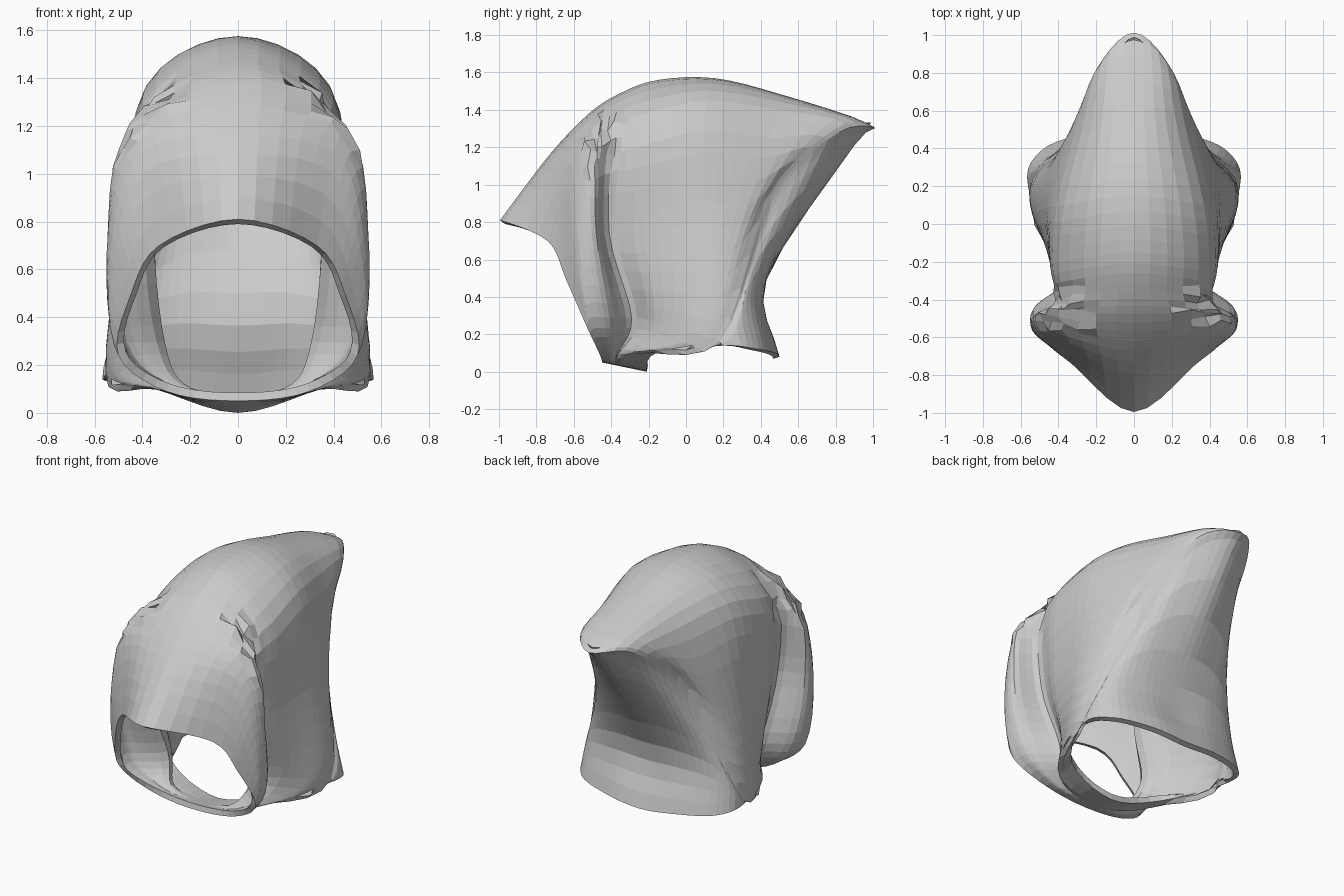
import bpy, bmesh, random
from mathutils import Vector, Matrix

if "Cube" in bpy.data.objects:
    bpy.data.objects.remove(bpy.data.objects["Cube"])

random.seed(4)

# Half cross-sections fanned around the chin, from face opening to neck hem.
# Each: cheek, temple, upper side (x, y, z) and the point on the centre line (y, z)
face_flap = [
    ((.50, -.53, .25), (.45, -.64, .50), (.33, -.74, .71), (-.995, .82)),
    ((.52, -.51, .30), (.525, -.58, .75), (.40, -.61, 1.10), (-.73, 1.17)),
    ((.49, -.41, .30), (.535, -.48, .75), (.46, -.49, 1.20), (-.52, 1.39)),
]
crown = [
    ((.34, -.29, .30), (.385, -.41, .75), (.385, -.39, 1.26), (-.35, 1.50)),
    ((.43, -.17, .28), (.44, -.22, .75), (.40, -.20, 1.32), (-.15, 1.57)),
    ((.52, .00, .23), (.48, .08, .80), (.37, .10, 1.39), (.15, 1.58)),
    ((.55, .10, .20), (.455, .29, .78), (.28, .48, 1.35), (.50, 1.495)),
]
back_point = [
    ((.555, .17, .18), (.34, .44, .95), (.21, .80, 1.31), (.985, 1.33)),
    ((.555, .18, .17), (.345, .435, .80), (.19, .74, 1.15), (.90, 1.22)),
    ((.56, .19, .16), (.46, .345, .42), (.25, .42, .50), (.43, .50)),
    ((.56, .20, .15), (.49, .39, .13), (.25, .48, .11), (.50, .09)),
]
sections = face_flap + crown + back_point
jaw_pinch = {2: .01, 3: .07, 4: .03}


def catmull(a, b, c, d, t):
    return .5 * (2 * b + (c - a) * t + (2 * a - 5 * b + 4 * c - d) * t ** 2
                 + (3 * b - a - 3 * c + d) * t ** 3)


def ring(i):
    """Closed mirrored ring of control points for section i."""
    f = i / (len(sections) - 1)
    chin = Vector((0, -.45, .06)).lerp(Vector((0, -.21, .01)), f)
    jaw = Vector((.30, -.46, .10)).lerp(Vector((.35, -.16, .11)), f)
    jaw.x -= jaw_pinch.get(i, 0)
    *side, (ty, tz) = sections[i]
    half = [jaw] + [Vector(p) for p in side]
    mirrored = [Vector((-p.x, p.y, p.z)) for p in reversed(half)]
    return [chin] + half + [Vector((0, ty, tz))] + mirrored


def smooth_closed(pts, n):
    m = len(pts)
    return [catmull(pts[k - 1], pts[k], pts[(k + 1) % m], pts[(k + 2) % m], j / n)
            for k in range(m) for j in range(n)]


# Hood surface: loft all rings
rows = [smooth_closed(ring(i), 5) for i in range(len(sections))]
rows = [[2 * a - b for a, b in zip(rows[0], rows[1])]] + rows \
     + [[2 * a - b for a, b in zip(rows[-1], rows[-2])]]
grid = []
STEPS = 4
for i in range(1, len(rows) - 2):
    for j in range(STEPS):
        grid.append([catmull(*quad, j / STEPS) for quad in
                     zip(rows[i - 1], rows[i], rows[i + 1], rows[i + 2])])
grid.append(rows[-2])

# Small crumpled pleats where the flap is gathered at the temples
for row in grid:
    for p in row:
        if abs(p.x) > .28 and 1.08 < p.z < 1.45 and -.57 < p.y < -.34:
            p += Vector([random.uniform(-.02, .02) for _ in range(3)])

bm = bmesh.new()
verts = [[bm.verts.new(p) for p in row] for row in grid]
n = len(verts[0])
for a, b in zip(verts, verts[1:]):
    for k in range(n):
        bm.faces.new((a[k], a[(k + 1) % n], b[(k + 1) % n], b[k]))
bm.normal_update()
highest = max(bm.faces, key=lambda f: f.calc_center_median().z)
if highest.normal.z < 0:
    bmesh.ops.reverse_faces(bm, faces=bm.faces[:])

# Rest the hem on the ground
low = min(v.co.z for v in bm.verts)
bmesh.ops.transform(bm, matrix=Matrix.Translation((0, 0, -low)), verts=bm.verts[:])

mesh = bpy.data.meshes.new("hood")
bm.to_mesh(mesh)
bm.free()
hood = bpy.data.objects.new("hood", mesh)
bpy.context.collection.objects.link(hood)

# Cloth thickness, grown inward
cloth = hood.modifiers.new("cloth_thickness", 'SOLIDIFY')
cloth.thickness = .035
cloth.offset = -1
